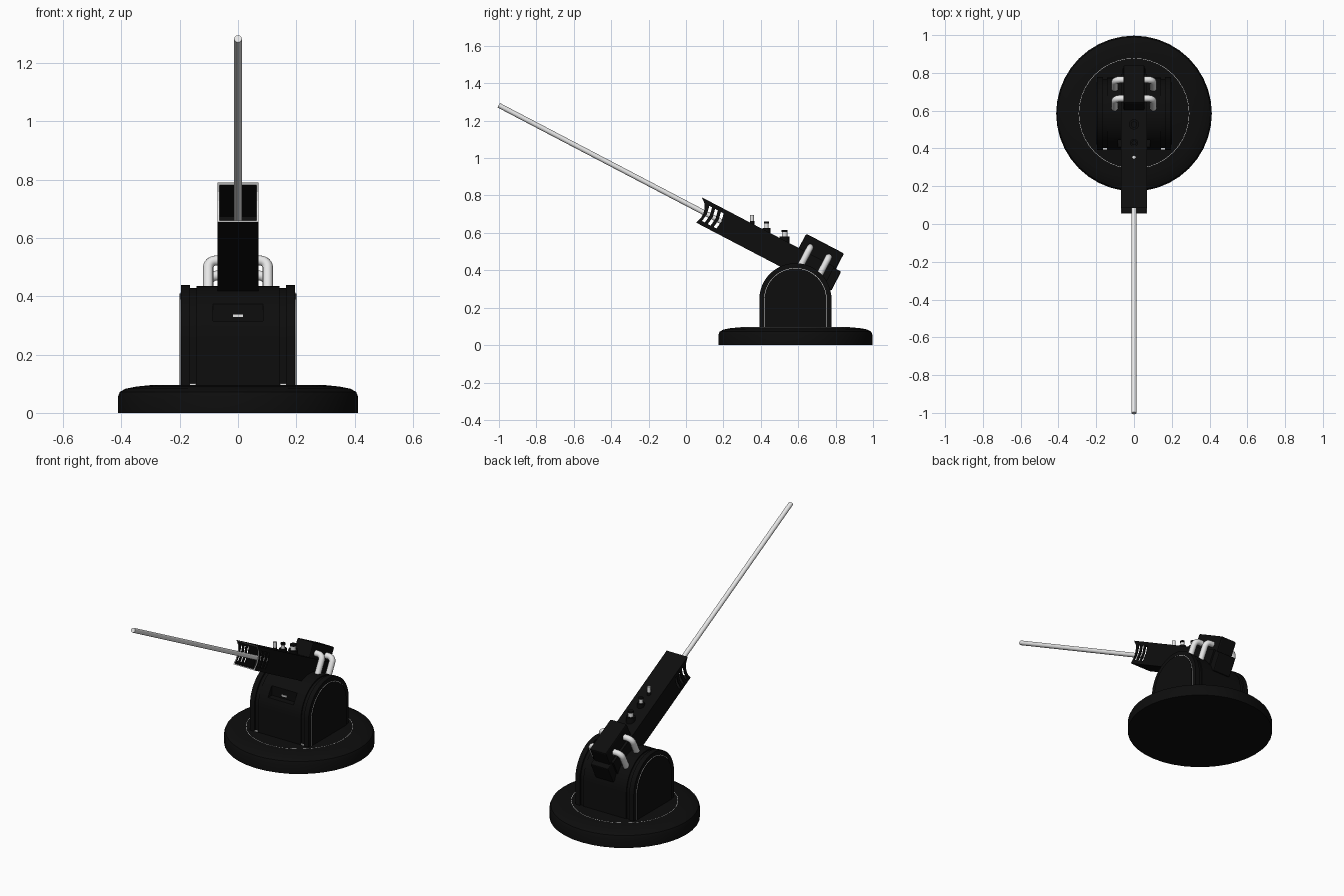
import bpy, bmesh, math
from mathutils import Matrix, Vector

if "Cube" in bpy.data.objects:
    bpy.data.objects.remove(bpy.data.objects["Cube"])

def mat(name, v):
    m = bpy.data.materials.new(name)
    m.diffuse_color = (v, v, v, 1)
    m.use_nodes = True
    m.node_tree.nodes["Principled BSDF"].inputs["Base Color"].default_value = m.diffuse_color
    return m

DARK, LIGHT = mat("matte black", 0.004), mat("light grey", 0.8)
CY = 0.585                                   # turret centre in y
I = Matrix.Identity(4)
# gun frame: -Y is forward along the barrel, Z is up from it
GUN = Matrix.Translation((0, CY, 0.453)) @ Matrix.Rotation(math.radians(-27.6), 4, 'X')

def finish(name, bm, mats, M=I, smooth=False):
    bmesh.ops.transform(bm, matrix=M, verts=bm.verts)
    bmesh.ops.recalc_face_normals(bm, faces=bm.faces)
    me = bpy.data.meshes.new(name)
    bm.to_mesh(me)
    bm.free()
    ob = bpy.data.objects.new(name, me)
    bpy.context.collection.objects.link(ob)
    for m in mats:
        me.materials.append(m)
    activate(ob)
    if smooth:
        bpy.ops.object.shade_smooth_by_angle(angle=math.radians(35))
    return ob

def activate(ob):
    bpy.ops.object.select_all(action='DESELECT')
    ob.select_set(True)
    bpy.context.view_layer.objects.active = ob

def box(name, x, y, z, m=DARK, M=I, bevel=0):
    bm = bmesh.new()
    bmesh.ops.create_cube(bm, size=1)
    for v in bm.verts:
        v.co = [a[0] + (a[1] - a[0]) * (c + 0.5) for a, c in zip((x, y, z), v.co)]
    if bevel:
        bmesh.ops.bevel(bm, geom=bm.edges[:], offset=bevel, segments=2, affect='EDGES', profile=0.5)
    return finish(name, bm, [m], M)

def prism(name, pts, x0, x1, m=DARK, M=I, smooth=False, front=None):
    """Side profile (y, z) extruded along x."""
    bm = bmesh.new()
    f = bm.faces.new([bm.verts.new((x0, y, z)) for y, z in pts])
    r = bmesh.ops.extrude_face_region(bm, geom=[f])
    bmesh.ops.translate(bm, vec=(x1 - x0, 0, 0), verts=[g for g in r['geom'] if isinstance(g, bmesh.types.BMVert)])
    if front is not None:                    # muzzle rim faces
        for f in bm.faces:
            if all(v.co.y < front for v in f.verts):
                f.material_index = 1
    return finish(name, bm, [m, LIGHT] if front is not None else [m], M, smooth)

def arch(name, r, x0, x1, m=DARK):
    pts = [(CY + r * math.cos(a), 0.245 + r * math.sin(a))
           for a in [math.pi * i / 24 for i in range(25)]]
    return prism(name, [(CY + r, 0.08)] + pts + [(CY - r, 0.08)], x0, x1, m, smooth=True)

def cylinder(name, r, z0, z1, y=0, m=DARK, M=I, n=20):
    bm = bmesh.new()
    bmesh.ops.create_cone(bm, cap_ends=True, segments=n, radius1=r, radius2=r, depth=z1 - z0)
    return finish(name, bm, [m], M @ Matrix.Translation((0, y, (z0 + z1) / 2)), True)

def cut(ob, cutter):
    mod = ob.modifiers.new("cut", 'BOOLEAN')
    mod.operation, mod.solver, mod.object = 'DIFFERENCE', 'EXACT', cutter
    activate(ob)
    bpy.ops.object.modifier_apply(modifier=mod.name)

def lathe(name, profile, m, n=40):
    bm = bmesh.new()
    vs = [bm.verts.new((r, 0, z)) for r, z in profile]
    es = [bm.edges.new(p) for p in zip(vs, vs[1:])]
    bmesh.ops.spin(bm, geom=vs + es, axis=(0, 0, 1), cent=(0, 0, 0), angle=2 * math.pi, steps=n)
    bmesh.ops.remove_doubles(bm, verts=bm.verts, dist=1e-5)
    return finish(name, bm, [m], Matrix.Translation((0, CY, 0)), True)

# round base with a soft shoulder and a thin seam ring
lathe("base", [(0, 0), (0.412, 0), (0.412, 0.055), (0.405, 0.072), (0.385, 0.083),
               (0.35, 0.09), (0.30, 0.095), (0, 0.095)], DARK)
lathe("base_seam", [(0.291, 0.09), (0.291, 0.0957), (0.293, 0.0957), (0.293, 0.09)], LIGHT)

# arched turret housing: core, raised centre band, side flanges
core = arch("turret_core", 0.183, -0.19, 0.19)
band = arch("turret_centre", 0.190, -0.143, 0.143)
recess = box("recess_cutter", (-0.085, 0.085), (0.36, 0.445), (0.315, 0.46))
cut(core, recess)
cut(band, recess)
bpy.data.objects.remove(recess)
box("sight_slit", (-0.017, 0.017), (0.440, 0.447), (0.329, 0.337), LIGHT)
for s, side in ((-1, "left"), (1, "right")):
    arch(side + "_flange", 0.193, s * 0.165, s * 0.195)
    arch(side + "_panel_trim", 0.167, s * 0.19, s * 0.197, LIGHT)
    arch(side + "_panel", 0.1645, s * 0.19, s * 0.2)
    box(side + "_groove_foot", (s * 0.154 - 0.010, s * 0.154 + 0.010), (0.394, 0.404), (0.09, 0.101), LIGHT)

# gun sleeve with a scooped, hollow, slotted muzzle end
scoop = [(-0.600, 0.067), (-0.572, 0.045), (-0.557, 0.018), (-0.552, -0.008),
         (-0.553, -0.035), (-0.563, -0.067)]
sleeve = prism("gun_sleeve", scoop + [(0.20, -0.067), (0.20, 0.067)], -0.07, 0.07, M=GUN, front=-0.5)
cutters = [box("cavity_cutter", (-0.064, 0.064), (-0.7, -0.36), (-0.061, 0.061), M=GUN)]
for y in (-0.527, -0.492, -0.457):
    cutters.append(prism("slot_cutter", [(y - 0.016, 0.045), (y + 0.001, 0.045), (y + 0.010, 0),
                                         (y + 0.004, -0.045), (y - 0.013, -0.045), (y - 0.007, 0)],
                         -0.1, 0.1, M=GUN))
for c in cutters:
    cut(sleeve, c)
    bpy.data.objects.remove(c)

# barrel rod
cylinder("barrel", 0.0135, 0.34, 1.79, m=LIGHT, M=GUN @ Matrix.Rotation(math.pi / 2, 4, 'X'), n=16)

# breech blocks behind the pivot
box("breech_top", (-0.055, 0.055), (-0.015, 0.213), (0.03, 0.153), M=GUN, bevel=0.008)
box("breech_end", (-0.06, 0.06), (0.18, 0.245), (-0.055, 0.06), M=GUN, bevel=0.006)

# bent pipes from the breech down into the turret
for s, side in ((-1, "left"), (1, "right")):
    for y, place in ((0.038, "front"), (0.150, "rear")):
        path = [(0.04, 0.098)] + [(0.075 + 0.027 * math.sin(a), 0.071 + 0.027 * math.cos(a))
                for a in [math.pi / 2 * i / 6 for i in range(7)]] + [(0.102, -0.04)]
        cu = bpy.data.curves.new("pipe_path", 'CURVE')
        cu.dimensions, cu.bevel_depth, cu.bevel_resolution, cu.use_fill_caps = '3D', 0.018, 3, True
        sp = cu.splines.new('POLY')
        sp.points.add(len(path) - 1)
        for p, (x, z) in zip(sp.points, path):
            p.co = (*(GUN @ Vector((s * x, y, z))), 1)
        cu.materials.append(LIGHT)
        ob = bpy.data.objects.new(side + "_" + place + "_pipe", cu)
        bpy.context.collection.objects.link(ob)
        activate(ob)
        bpy.ops.object.convert(target='MESH')
        bpy.ops.object.shade_smooth_by_angle(angle=math.radians(40))

# three upright knobs along the sleeve top
for i, (y, top, r, collar) in enumerate([(0.353, 0.695, 0.010, 0.012), (0.430, 0.658, 0.011, 0.021),
                                         (0.527, 0.614, 0.015, 0.027)]):
    cylinder("knob_%d" % (i + 1), r, top - 0.08, top, y, LIGHT, n=14)
    cylinder("knob_collar_%d" % (i + 1), collar, top - 0.09, top - 0.032, y, n=18)
    if i:
        cylinder("knob_cap_%d" % (i + 1), r + 0.002, top - 0.008, top + 0.002, y, n=14)
